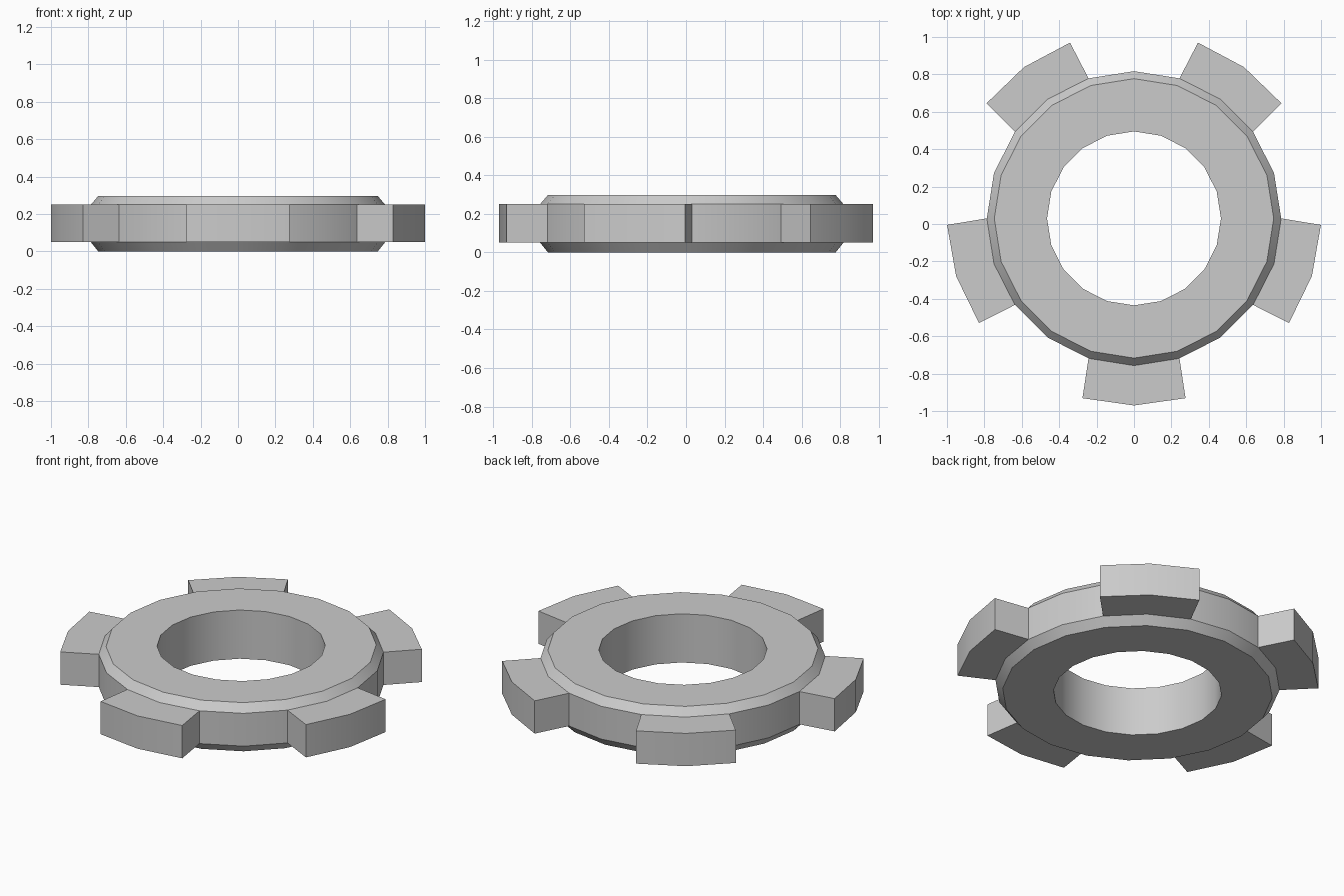
import bpy, bmesh
from math import sin, cos, pi, radians, atan2, hypot

if "Cube" in bpy.data.objects:
    bpy.data.objects.remove(bpy.data.objects["Cube"])

SIDES, TEETH = 20, 5
CY = 0.03                      # ring centre, so the bounds are centred on y = 0
TIP_R, TIP_HALF = 1.0, radians(16)
# closed (radius, z) section: bore, bottom chamfer, wall, top chamfer
SECTION = [(0.465, 0), (0.747, 0), (0.787, 0.05),
           (0.787, 0.25), (0.747, 0.297), (0.465, 0.297)]

bm = bmesh.new()

# chamfered ring: sweep the section around z
rings = []
for i in range(SIDES):
    a = -pi / 2 + 2 * pi * i / SIDES
    rings.append([bm.verts.new((r * cos(a), r * sin(a), z)) for r, z in SECTION])
walls = []
n = len(SECTION)
for i in range(SIDES):
    p, q = rings[i], rings[(i + 1) % SIDES]
    for j in range(n):
        k = (j + 1) % n
        f = bm.faces.new((p[j], q[j], q[k], p[k]))
        if j == 2:
            walls.append(f)

# teeth: extrude pairs of wall faces and taper them towards the tip
for t in range(TEETH):
    i = t * SIDES // TEETH
    mid = -pi / 2 + 2 * pi * t / TEETH
    pair = [walls[i - 1], walls[i]]
    new = bmesh.ops.extrude_face_region(bm, geom=pair)["geom"]
    for v in [g for g in new if isinstance(g, bmesh.types.BMVert)]:
        x, y = v.co.x, v.co.y
        off = atan2(cos(mid) * y - sin(mid) * x, cos(mid) * x + sin(mid) * y)
        a = mid + off * TIP_HALF / (2 * pi / SIDES)
        v.co.x, v.co.y = TIP_R * cos(a), TIP_R * sin(a)
    old = [f for f in pair if f.is_valid]
    if old:
        bmesh.ops.delete(bm, geom=old, context='FACES')

bmesh.ops.translate(bm, verts=bm.verts, vec=(0, CY, 0))
bmesh.ops.recalc_face_normals(bm, faces=bm.faces)

mesh = bpy.data.meshes.new("toothed_ring")
bm.to_mesh(mesh)
bm.free()
ring = bpy.data.objects.new("toothed_ring", mesh)
bpy.context.collection.objects.link(ring)
bpy.context.view_layer.objects.active = ring
ring.select_set(True)
bpy.ops.object.shade_smooth_by_angle(angle=radians(30))
